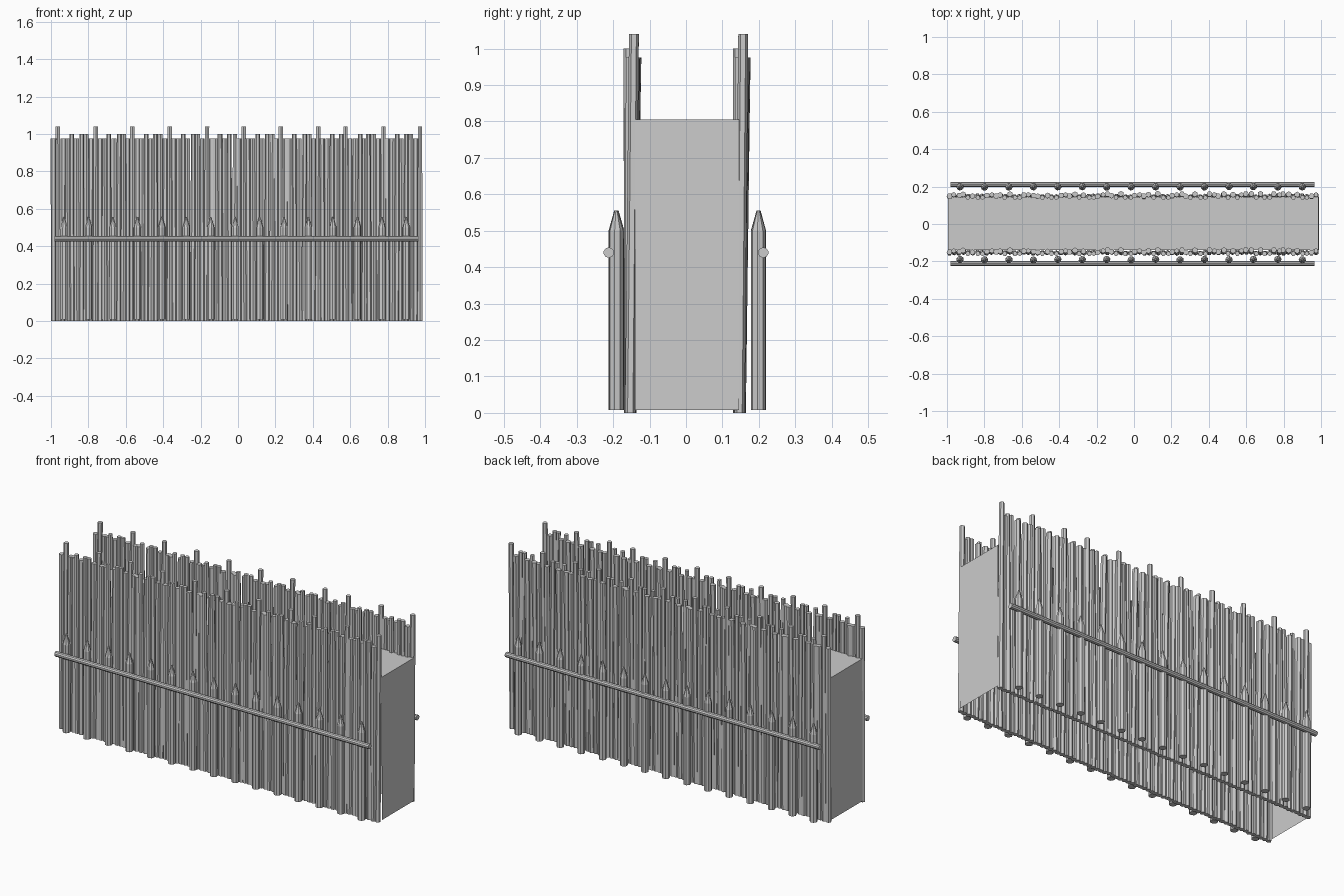
import bpy, bmesh, math, random

if "Cube" in bpy.data.objects:
    bpy.data.objects.remove(bpy.data.objects["Cube"])

random.seed(4)


def new_object(name, bm):
    mesh = bpy.data.meshes.new(name)
    bm.normal_update()
    bm.to_mesh(mesh)
    bm.free()
    ob = bpy.data.objects.new(name, mesh)
    bpy.context.collection.objects.link(ob)
    return ob


def loft(bm, rings, sides, spin=0.0):
    """Closed faceted pole through rings of (x, y, z, radius)."""
    loops = []
    for x, y, z, r in rings:
        loops.append([bm.verts.new((x + r * math.cos(spin + 2 * math.pi * i / sides),
                                    y + r * math.sin(spin + 2 * math.pi * i / sides), z))
                      for i in range(sides)])
    for a, b in zip(loops, loops[1:]):
        for i in range(sides):
            j = (i + 1) % sides
            bm.faces.new((a[i], a[j], b[j], b[i]))
    bm.faces.new(loops[0][::-1])
    bm.faces.new(loops[-1])


# Palisade wall: close-set, slightly leaning poles with a repeating height pattern
bm = bmesh.new()
for i in range(80):
    x = -0.986 + 0.0248 * i
    k = (i - 1) % 8 if i < 63 else (i - 63) % 8
    base_y = -0.153 + random.uniform(-0.003, 0.003)
    if k == 0:
        top, top_y, r = 1.04, -0.143, 0.0135
    elif k in (3, 5, 6):
        top, top_y, r = 1.0, -0.159, 0.0125
    else:
        top, top_y, r = 0.975, random.uniform(-0.152, -0.138), 0.0155
    lean = random.uniform(-0.004, 0.004) if 0 < i < 79 else 0
    loft(bm, [(x, base_y, 0.0, 0.0145), (x + lean, top_y, top, r)], 6,
         math.pi / 6 if i % 2 else 0.0)
front_wall = new_object("front_palisade", bm)

# The rear wall is the same wall shifted back
back_wall = bpy.data.objects.new("back_palisade", front_wall.data.copy())
back_wall.location.y = 0.30
bpy.context.collection.objects.link(back_wall)

# Walkway and end boards between the walls, open underneath
bm = bmesh.new()
section = [(-0.994, 0.008), (-0.994, 0.805), (0.986, 0.805), (0.99, 0.008)]
pairs = [(bm.verts.new((x, -0.14, z)), bm.verts.new((x, 0.145, z))) for x, z in section]
for (a, b), (c, d) in zip(pairs, pairs[1:]):
    bm.faces.new((a, c, d, b))
new_object("walkway_and_ends", bm)

# Short pointed posts and the horizontal rail on each side
for side, post_y, rail_y in (("front", -0.191, -0.212), ("back", 0.199, 0.212)):
    bm = bmesh.new()
    for i in range(15):
        x = -0.93 + 0.1307 * i
        y = post_y + random.uniform(-0.002, 0.002)
        loft(bm, [(x, y, 0.008, 0.02), (x, y, 0.5, 0.02), (x, y, 0.556, 0.004)],
             8, random.uniform(0, 0.7))
    new_object(side + "_pointed_posts", bm)

    bm = bmesh.new()
    loft(bm, [(0, 0, -0.98, 0.0145), (0, 0, 0.965, 0.0145)], 10)
    rail = new_object(side + "_rail", bm)
    rail.rotation_euler.y = math.pi / 2
    rail.location = (0, rail_y, 0.44)
